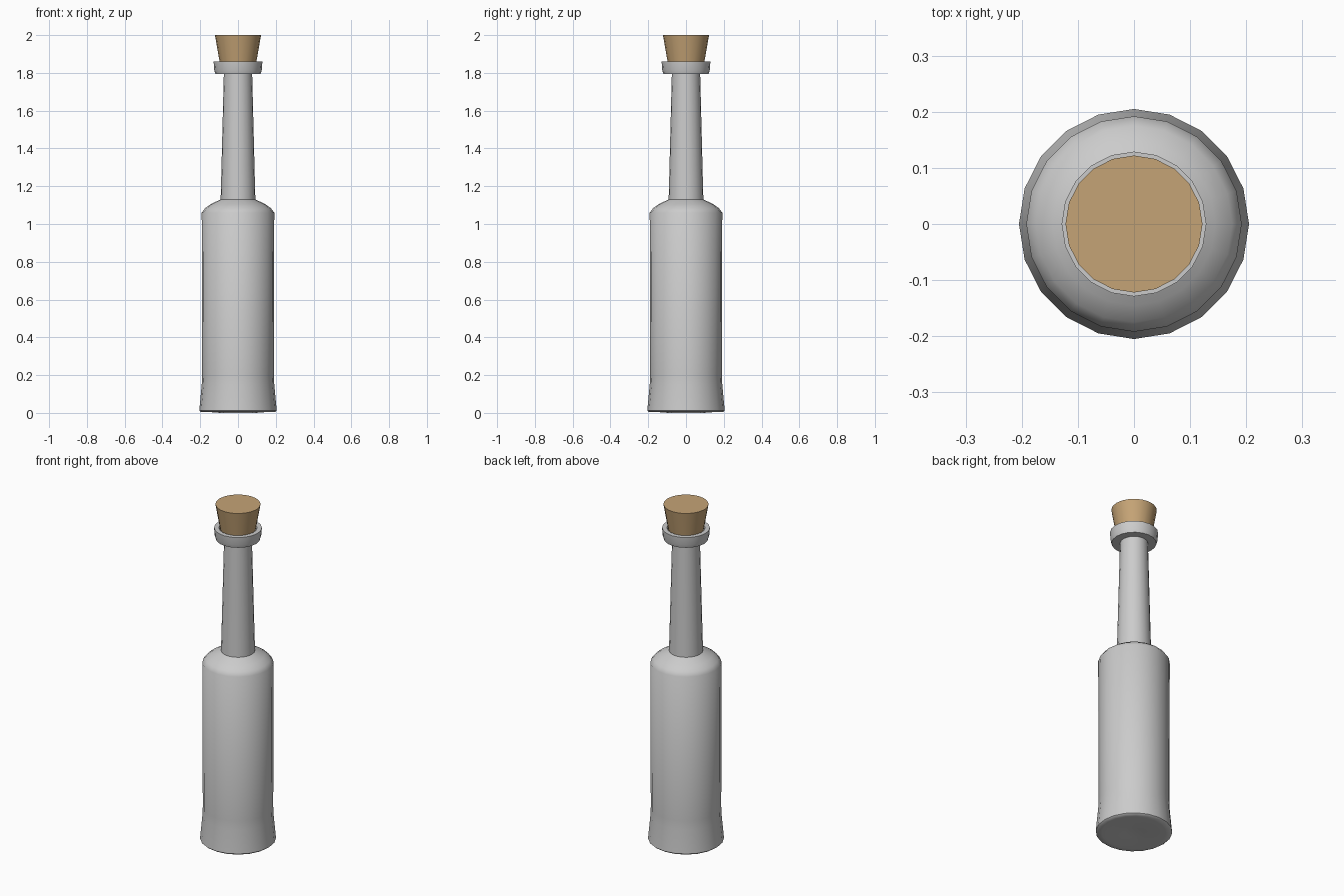
import bpy, bmesh, math

if "Cube" in bpy.data.objects:
    bpy.data.objects.remove(bpy.data.objects["Cube"])

SIDES = 20

def lathe(name, profile, angle=35, color=None):
    """Revolve (radius, z) points around z; radius 0 makes a pole."""
    bm = bmesh.new()
    rings = []
    for r, z in profile:
        if r == 0:
            rings.append([bm.verts.new((0, 0, z))] * SIDES)
        else:
            rings.append([bm.verts.new((r * math.cos(math.tau * i / SIDES),
                                        r * math.sin(math.tau * i / SIDES), z))
                          for i in range(SIDES)])
    for a, b in zip(rings, rings[1:]):
        for i in range(SIDES):
            j = (i + 1) % SIDES
            bm.faces.new(list(dict.fromkeys((a[i], a[j], b[j], b[i]))))
    bmesh.ops.recalc_face_normals(bm, faces=bm.faces)
    mesh = bpy.data.meshes.new(name)
    bm.to_mesh(mesh)
    bm.free()
    ob = bpy.data.objects.new(name, mesh)
    bpy.context.collection.objects.link(ob)
    if color:
        mat = bpy.data.materials.new(name + "_material")
        mat.diffuse_color = color
        mat.use_nodes = True
        mat.node_tree.nodes["Principled BSDF"].inputs["Base Color"].default_value = mat.diffuse_color
        mesh.materials.append(mat)
    bpy.ops.object.select_all(action='DESELECT')
    ob.select_set(True)
    bpy.context.view_layer.objects.active = ob
    bpy.ops.object.shade_smooth_by_angle(angle=math.radians(angle))
    return ob

# Bottle: shallow base, flared foot, body, shoulder, tapered neck, lip and mouth
lathe("bottle", [
    (0, 0.004), (0.05, 0.008), (0.095, 0.0), (0.17, 0.006), (0.195, 0.004),
    (0.205, 0.012), (0.192, 0.15), (0.19, 0.20), (0.192, 1.06),
    (0.175, 1.083), (0.145, 1.105), (0.092, 1.13),
    (0.09, 1.20), (0.075, 1.795),
    (0.12, 1.795), (0.126, 1.815), (0.129, 1.86),
    (0.103, 1.86), (0.09, 1.80), (0, 1.80)], 50)

# Cork: tapered plug seated in the mouth
lathe("cork", [(0, 1.805), (0.088, 1.805), (0.122, 2.0), (0, 2.0)],
      color=(0.56, 0.37, 0.18, 1))
